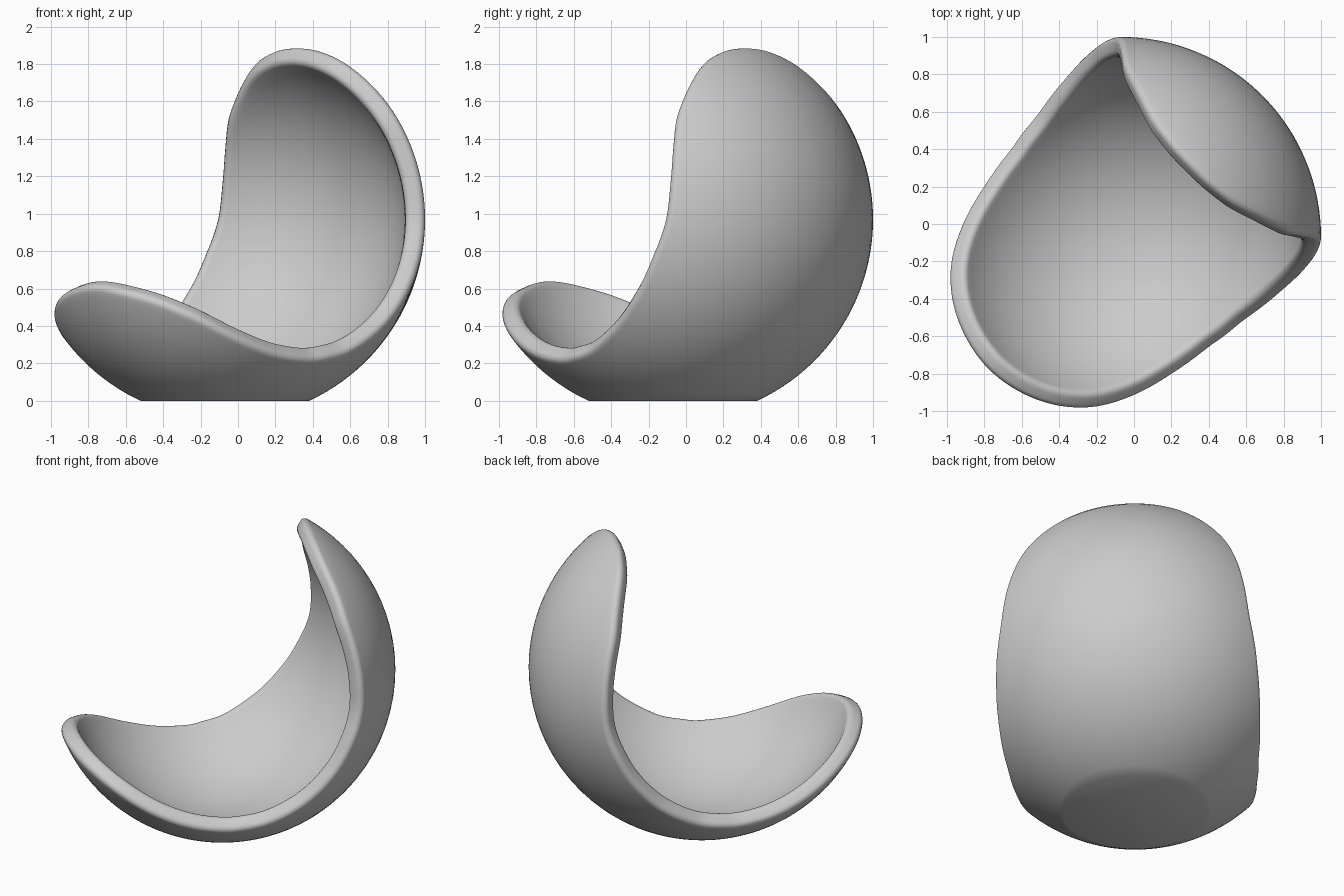
import bpy, bmesh
from math import sin, cos, asin, atan2, radians, pi, sqrt
from mathutils import Vector

if "Cube" in bpy.data.objects:
    bpy.data.objects.remove(bpy.data.objects["Cube"])

R_OUT, R_IN = 1.07, 0.965
CENTRE = Vector((-0.07, -0.07, 0.97))
FILLET = 0.035
SUB, ROWS, EDGE = 8, 30, 5

# Half of the rim: (azimuth away from the back, elevation) in degrees
HALF = [(0, 60), (14, 58.8), (25.8, 55.0), (33, 50), (38.4, 43), (42, 36),
        (44, 29.7), (45, 20), (45.6, 12), (47, 0), (50.5, -10), (56, -21),
        (65, -32), (78, -40.5), (90, -43.5), (100, -44.2), (115, -42),
        (130, -36.5), (147, -28), (162, -22.5), (180, -19.5)]


def direction(az, el):
    a = pi / 4 + az
    return Vector((cos(el) * cos(a), cos(el) * sin(a), sin(el)))


def catmull(p0, p1, p2, p3, t):
    return tuple(0.5 * (2 * b + (c - a) * t + (2 * a - 5 * b + 4 * c - d) * t * t
                        + (3 * b - a - 3 * c + d) * t ** 3)
                 for a, b, c, d in zip(p0, p1, p2, p3))


# Full closed rim, smoothed
ctrl = HALF + [(360 - a, e) for a, e in HALF[-2:0:-1]]
m = len(ctrl)


def ctrl_at(i):
    a, e = ctrl[i % m]
    return (a + 360 * (i // m), e)


rim = []
for i in range(m):
    pts = [ctrl_at(i + k) for k in (-1, 0, 1, 2)]
    for s in range(SUB):
        a, e = catmull(*pts, s / SUB)
        rim.append((radians(a), radians(e)))
n = len(rim)
rim_dir = [direction(a, e) for a, e in rim]

# Direction along the shell, square to the rim, pointing away from the opening
inward = []
for k in range(n):
    tangent = rim_dir[(k + 1) % n] - rim_dir[k - 1]
    w = rim_dir[k].cross(tangent).normalized()
    inward.append(-w if w.dot(Vector((0.3, 0.3, -0.9)) - rim_dir[k]) < 0 else w)

# Even spread of columns round the foot, following rim length
length = [0.0]
for k in range(n):
    length.append(length[-1] + (rim_dir[(k + 1) % n] - rim_dir[k]).length)

bm = bmesh.new()
foot_el = -asin(CENTRE.z / R_OUT)
columns = []
for k in range(n):
    def edge_point(setback, radius):
        return (rim_dir[k] + inward[k] * setback / R_OUT).normalized() * radius

    start = edge_point(FILLET, 1)
    az_rim = atan2(start.y, start.x) - pi / 4
    az_rim += 2 * pi * round((rim[k][0] - az_rim) / (2 * pi))
    el_rim = asin(start.z)
    az_foot = 0.5 * rim[k][0] + 0.5 * 2 * pi * length[k] / length[-1]

    def wall(s, el0, radius):
        return direction(az_foot + (az_rim - az_foot) * s,
                         el0 + (el_rim - el0) * s) * radius

    col = [wall(j / ROWS, foot_el, R_OUT) for j in range(ROWS)]
    # rounded lip
    for j in range(EDGE + 1):
        q = j / EDGE * pi / 2
        col.append(edge_point(FILLET * (1 - sin(q)), R_OUT - FILLET * (1 - cos(q))))
    for j in range(EDGE + 1):
        q = j / EDGE * pi / 2
        col.append(edge_point(FILLET * (1 - cos(q)), R_IN + FILLET * (1 - sin(q))))
    col += [wall(j / ROWS, -pi / 2, R_IN) for j in range(ROWS - 1, 0, -1)]
    columns.append([bm.verts.new(CENTRE + p) for p in col])

# Skin, flat foot and inner floor
floor = bm.verts.new(CENTRE - Vector((0, 0, R_IN)))
for k in range(n):
    a, b = columns[k], columns[(k + 1) % n]
    for j in range(len(a) - 1):
        bm.faces.new((a[j], b[j], b[j + 1], a[j + 1]))
    bm.faces.new((a[-1], b[-1], floor))
bm.faces.new([c[0] for c in reversed(columns)])
bmesh.ops.recalc_face_normals(bm, faces=bm.faces)

mesh = bpy.data.meshes.new("ball_chair_shell")
bm.to_mesh(mesh)
bm.free()
shell = bpy.data.objects.new("ball_chair_shell", mesh)
bpy.context.collection.objects.link(shell)
bpy.context.view_layer.objects.active = shell
shell.select_set(True)
bpy.ops.object.shade_smooth_by_angle(angle=radians(35))
